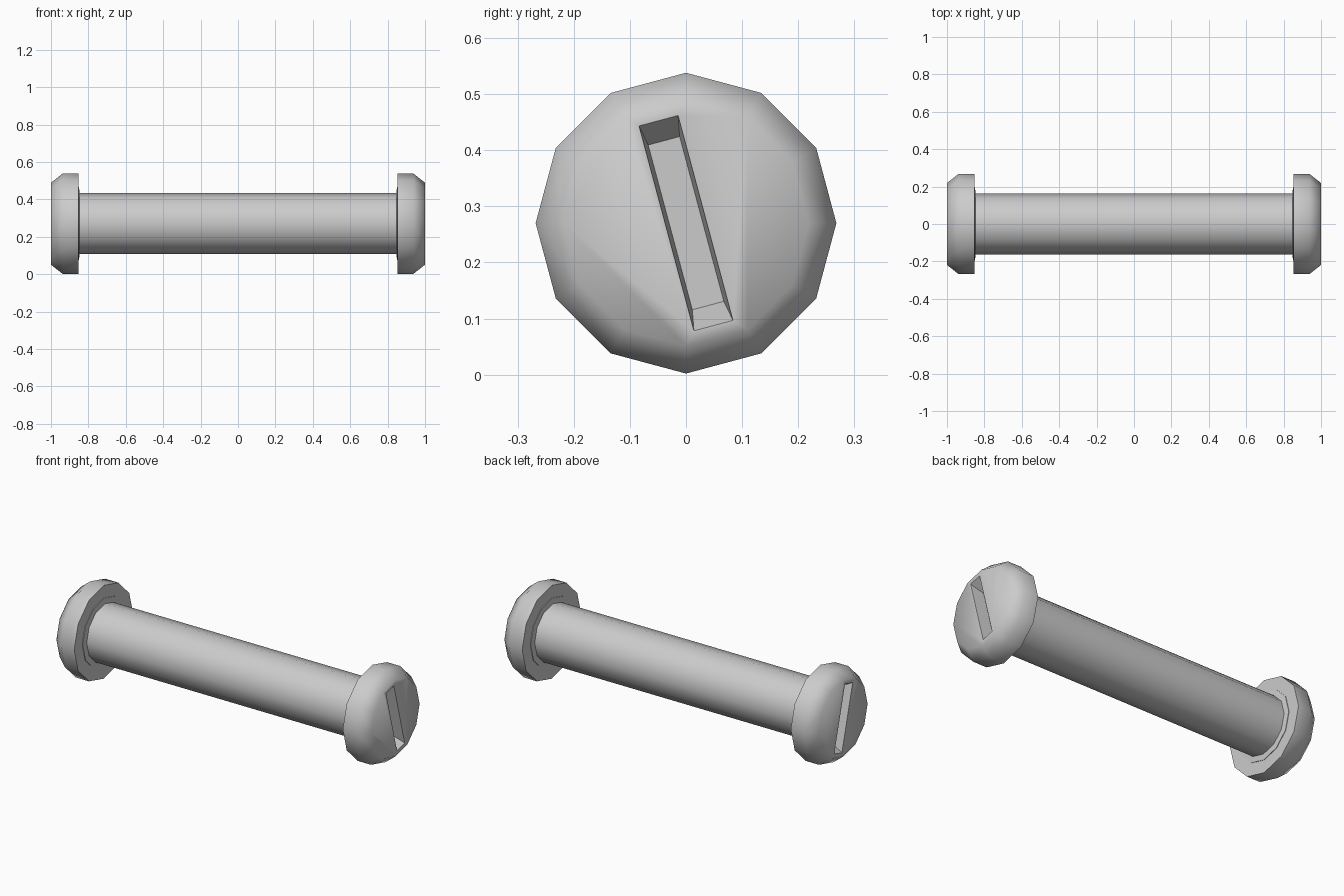
import bpy, bmesh, math
from mathutils import Matrix

if "Cube" in bpy.data.objects:
    bpy.data.objects.remove(bpy.data.objects["Cube"])

CENTRE = 0.27   # height of the axis
SIDES = 12


def finish(name, bm):
    bmesh.ops.recalc_face_normals(bm, faces=bm.faces)
    mesh = bpy.data.meshes.new(name)
    bm.to_mesh(mesh)
    bm.free()
    obj = bpy.data.objects.new(name, mesh)
    bpy.context.collection.objects.link(obj)
    return obj


def lathe(name, profile):
    """Capped solid of revolution about the x axis; profile is (x, radius)."""
    bm = bmesh.new()
    rings = []
    for x, r in profile:
        angles = [2 * math.pi * k / SIDES for k in range(SIDES)]
        rings.append([bm.verts.new((x, r * math.cos(a), CENTRE + r * math.sin(a)))
                      for a in angles])
    for a, b in zip(rings, rings[1:]):
        for k in range(SIDES):
            n = (k + 1) % SIDES
            bm.faces.new((a[k], a[n], b[n], b[k]))
    bm.faces.new(rings[0])
    bm.faces.new(rings[-1])
    return finish(name, bm)


def activate(obj):
    bpy.ops.object.select_all(action='DESELECT')
    obj.select_set(True)
    bpy.context.view_layer.objects.active = obj


def smooth(obj, degrees):
    activate(obj)
    bpy.ops.object.shade_smooth_by_angle(angle=math.radians(degrees))


# Shaft with a thin collar against each head
half = [(0.86, 0.195), (0.85, 0.195), (0.847, 0.163)]
shaft = lathe("shaft", [(-x, r) for x, r in half] + half[::-1])
smooth(shaft, 40)

# Chamfered head
head = lathe("heads", [(0.853, 0.268), (0.938, 0.268), (1.0, 0.219)])

# Tapered slot cutter: floor at x = 0.93, mouth at x = 1.0, tilted 15 degrees
bm = bmesh.new()
bmesh.ops.create_cube(bm, size=2)
depth, extra = 0.07, 0.03
t = (depth + extra) / depth
for v in bm.verts:
    mouth = v.co.x > 0
    hw, hl = 0.029, 0.152
    if mouth:
        hw += (0.036 - 0.029) * t
        hl += (0.189 - 0.152) * t
    v.co = (1.0 + extra if mouth else 1.0 - depth, v.co.y * hw, v.co.z * hl)
bmesh.ops.transform(bm, verts=bm.verts, matrix=Matrix.Translation((0, 0, CENTRE))
                    @ Matrix.Rotation(math.radians(15), 4, 'X'))
cutter = finish("slot_cutter", bm)
cutter.hide_render = True

# Cut the slot, then mirror the head to the other end
cut = head.modifiers.new("slot", 'BOOLEAN')
cut.operation = 'DIFFERENCE'
cut.solver = 'EXACT'
cut.object = cutter
activate(head)
bpy.ops.object.modifier_apply(modifier=cut.name)
bpy.data.objects.remove(cutter)
smooth(head, 57)
head.modifiers.new("other_end", 'MIRROR').use_axis = (True, False, False)
